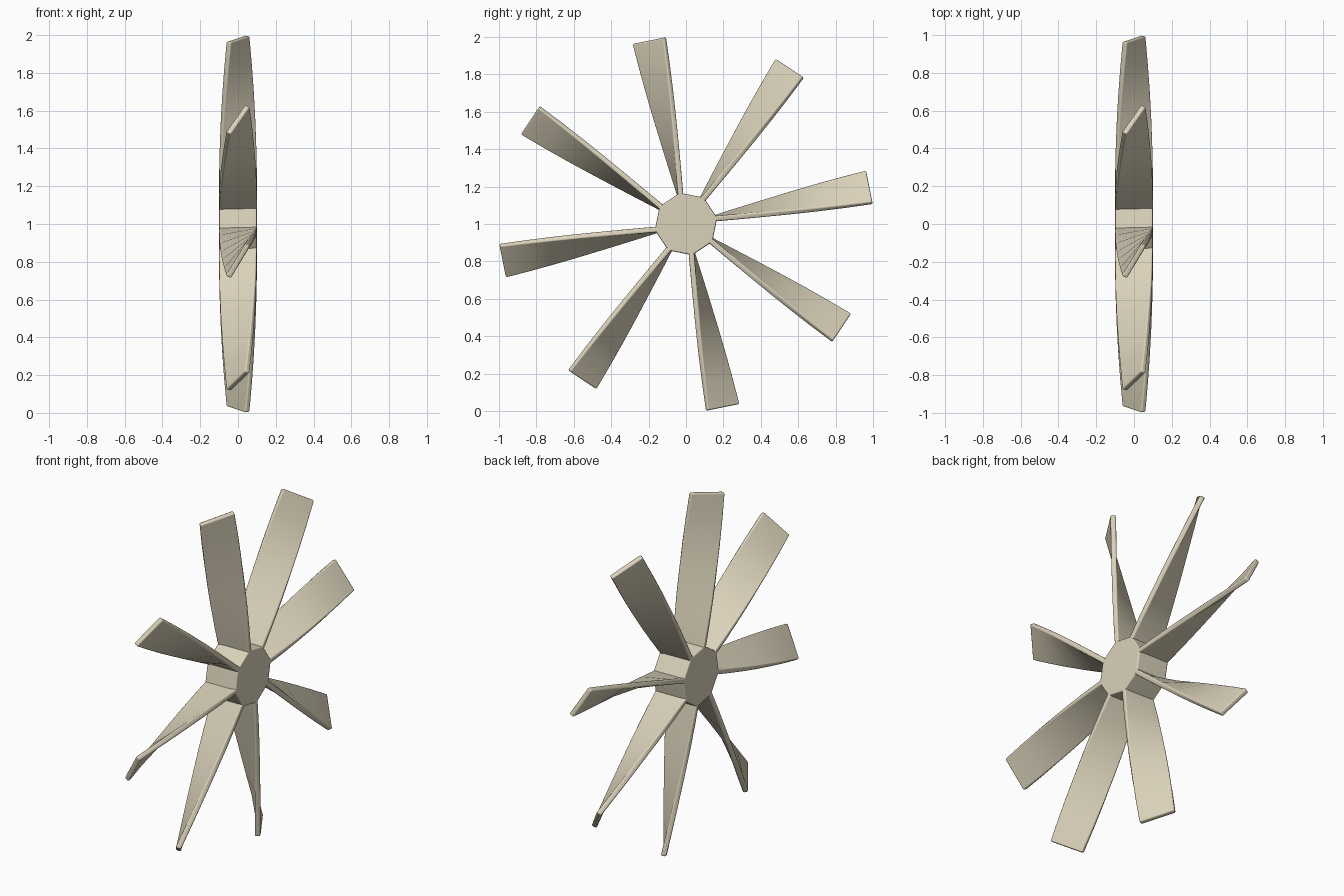
import bpy
import bmesh
from math import radians, sin, cos, pi

cube = bpy.data.objects.get("Cube")
if cube:
    bpy.data.objects.remove(cube, do_unlink=True)

BLADES = 8
OFFSET = radians(11.3)     # angle of the first blade from vertical
HUB_RADIUS = 0.17
HALF_WIDTH = 0.1
THICKNESS = 0.03
TWIST = radians(60)
SEGMENTS = 6

cream = bpy.data.materials.new("warm cream")
cream.use_nodes = True
colour = (0.70, 0.64, 0.49, 1)
cream.diffuse_color = colour
cream.node_tree.nodes["Principled BSDF"].inputs["Base Color"].default_value = colour


def loft(bm, rings):
    """Skin equal rings of points and cap both ends."""
    loops = [[bm.verts.new(p) for p in ring] for ring in rings]
    n = len(loops[0])
    for a, b in zip(loops, loops[1:]):
        for i in range(n):
            j = (i + 1) % n
            bm.faces.new((a[i], a[j], b[j], b[i]))
    bm.faces.new(loops[0])
    bm.faces.new(loops[-1])
    bmesh.ops.recalc_face_normals(bm, faces=bm.faces)


def round_edges(bm, width):
    """Bevel every edge that is clearly a corner."""
    edges = [e for e in bm.edges if e.calc_face_angle(0) > radians(40)]
    bmesh.ops.bevel(bm, geom=edges, offset=width, segments=2, profile=0.5,
                    affect='EDGES')


def make_mesh(name, rings, bevel):
    bm = bmesh.new()
    loft(bm, rings)
    round_edges(bm, bevel)
    mesh = bpy.data.meshes.new(name)
    bm.to_mesh(mesh)
    bm.free()
    mesh.materials.append(cream)
    return mesh


def place(name, mesh, angle):
    obj = bpy.data.objects.new(name, mesh)
    bpy.context.collection.objects.link(obj)
    obj.location.z = 1
    obj.rotation_euler.x = angle
    bpy.ops.object.select_all(action='DESELECT')
    obj.select_set(True)
    bpy.context.view_layer.objects.active = obj
    bpy.ops.object.shade_smooth_by_angle(angle=radians(50))
    normals = obj.modifiers.new("even normals", 'WEIGHTED_NORMAL')
    normals.keep_sharp = True


# Hub: octagonal drum with a corner under each blade
hub_rings = [[(x, HUB_RADIUS * sin(2 * pi * i / BLADES),
               HUB_RADIUS * cos(2 * pi * i / BLADES)) for i in range(BLADES)]
             for x in (-HALF_WIDTH, HALF_WIDTH)]
place("hub", make_mesh("hub", hub_rings, 0.008), OFFSET)


# Blade: flat plank twisted evenly from root to tip
def blade_section(t):
    turn = TWIST * t
    r = 0.14 + (1.0 - 0.14) * t
    corners = [(-1, -1), (1, -1), (1, 1), (-1, 1)]
    ring = []
    for u, v in corners:
        x, y = u * HALF_WIDTH, v * THICKNESS / 2
        ring.append((x * cos(turn) - y * sin(turn),
                     x * sin(turn) + y * cos(turn), r))
    return ring


blade_mesh = make_mesh("blade", [blade_section(i / SEGMENTS)
                                 for i in range(SEGMENTS + 1)], 0.008)
for i in range(BLADES):
    place(f"blade_{i + 1}", blade_mesh, OFFSET + 2 * pi * i / BLADES)
